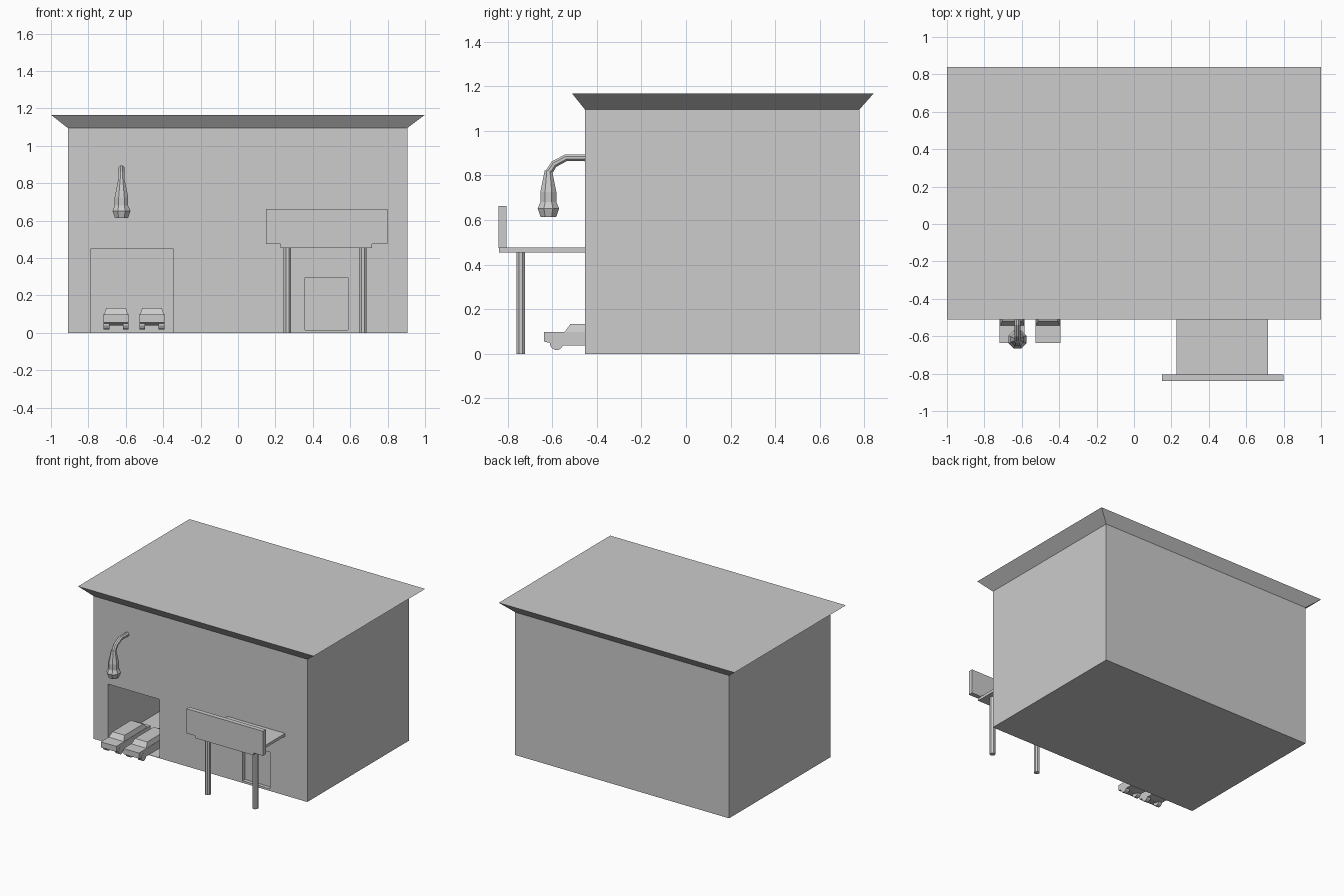
import bpy, bmesh, math
from mathutils import Vector, Matrix

if "Cube" in bpy.data.objects:
    bpy.data.objects.remove(bpy.data.objects["Cube"])

GREY = bpy.data.materials.new("plain_grey")
GREY.diffuse_color = (0.604, 0.604, 0.604, 1)
GREY.use_nodes = True
GREY.node_tree.nodes["Principled BSDF"].inputs["Base Color"].default_value = GREY.diffuse_color


def finish(name, bm):
    bmesh.ops.recalc_face_normals(bm, faces=bm.faces)
    me = bpy.data.meshes.new(name)
    bm.to_mesh(me)
    bm.free()
    me.materials.append(GREY)
    ob = bpy.data.objects.new(name, me)
    bpy.context.collection.objects.link(ob)
    return ob


def loft(name, rings):
    """Skin closed rings of equal point count and cap both ends."""
    bm = bmesh.new()
    vs = [[bm.verts.new(p) for p in r] for r in rings]
    n = len(vs[0])
    for a, b in zip(vs, vs[1:]):
        for i in range(n):
            j = (i + 1) % n
            bm.faces.new((a[i], a[j], b[j], b[i]))
    bm.faces.new(vs[0])
    bm.faces.new(vs[-1])
    return finish(name, bm)


def rect(x0, x1, y0, y1, z):
    return [(x0, y0, z), (x1, y0, z), (x1, y1, z), (x0, y1, z)]


def box(name, x0, x1, y0, y1, z0, z1):
    return loft(name, [rect(x0, x1, y0, y1, z0), rect(x0, x1, y0, y1, z1)])


def ring(c, u, v, r, n):
    c, u, v = Vector(c), Vector(u), Vector(v)
    return [c + r * (math.cos(t) * u + math.sin(t) * v)
            for t in (2 * math.pi * (i + 0.5) / n for i in range(n))]


# building with flared flat roof
house = loft("building", [
    rect(-0.91, 0.905, -0.453, 0.777, 0),
    rect(-0.91, 0.905, -0.453, 0.777, 1.095),
    rect(-1, 1, -0.51, 0.84, 1.166)])

# garage bay and shallow door recess
for name, dims in (("garage_cut", (-0.786, -0.348, -0.6, 0.25, 0.003, 0.452)),
                   ("door_cut", (0.357, 0.587, -0.6, -0.425, 0.016, 0.297))):
    cutter = box(name, *dims)
    cutter.hide_render = True
    mod = house.modifiers.new(name, "BOOLEAN")
    mod.operation = "DIFFERENCE"
    mod.solver = "EXACT"
    mod.object = cutter
    bpy.context.view_layer.objects.active = house
    bpy.ops.object.modifier_apply(modifier=mod.name)
    bpy.data.objects.remove(cutter)

# entrance canopy, sign board and posts
box("canopy", 0.228, 0.717, -0.838, -0.45, 0.455, 0.476)
box("sign_board", 0.15, 0.80, -0.84, -0.805, 0.474, 0.662)
for i, x in enumerate((0.264, 0.667)):
    loft(f"canopy_post_{i}", [ring((x, -0.741, z), (1, 0, 0), (0, 1, 0), 0.021, 8)
                              for z in (0, 0.457)])

# wall lamp: bent arm running into a bell-shaped shade
LX = -0.623
path = [(-0.45, 0.879), (-0.538, 0.879), (-0.592, 0.85), (-0.614, 0.815)]
arm = []
for i, (y, z) in enumerate(path):
    a = Vector(path[max(i - 1, 0)])
    b = Vector(path[min(i + 1, len(path) - 1)])
    d = (b - a).normalized()
    arm.append(ring((LX, y, z), (1, 0, 0), (0, -d.y, d.x), 0.017, 8))
loft("lamp_arm", arm)
loft("lamp_shade", [ring((LX, -0.617, z), (1, 0, 0), (0, 1, 0), r, 8) for z, r in
                    ((0.822, 0.018), (0.725, 0.039), (0.68, 0.039),
                     (0.652, 0.052), (0.614, 0.038))])

# two parked cars
for k, cx in enumerate((-0.652, -0.46)):
    side = [(-0.637, 0.055), (-0.637, 0.098), (-0.225, 0.1), (-0.225, 0.055),
            (-0.24, 0.038), (-0.56, 0.038)]
    loft(f"car_body_{k}", [[(cx + s * 0.066, y, z) for y, z in side] for s in (-1, 1)])
    loft(f"car_cabin_{k}", [rect(cx - 0.064, cx + 0.064, -0.545, -0.255, 0.097),
                            rect(cx - 0.052, cx + 0.052, -0.518, -0.29, 0.134)])
    for wy in (-0.58, -0.29):
        for s in (-1, 1):
            loft(f"car_wheel_{k}", [ring((cx + s * dx, wy, 0.048), (0, 1, 0), (0, 0, 1), 0.031, 12)
                                    for dx in (0.036, 0.067)])
